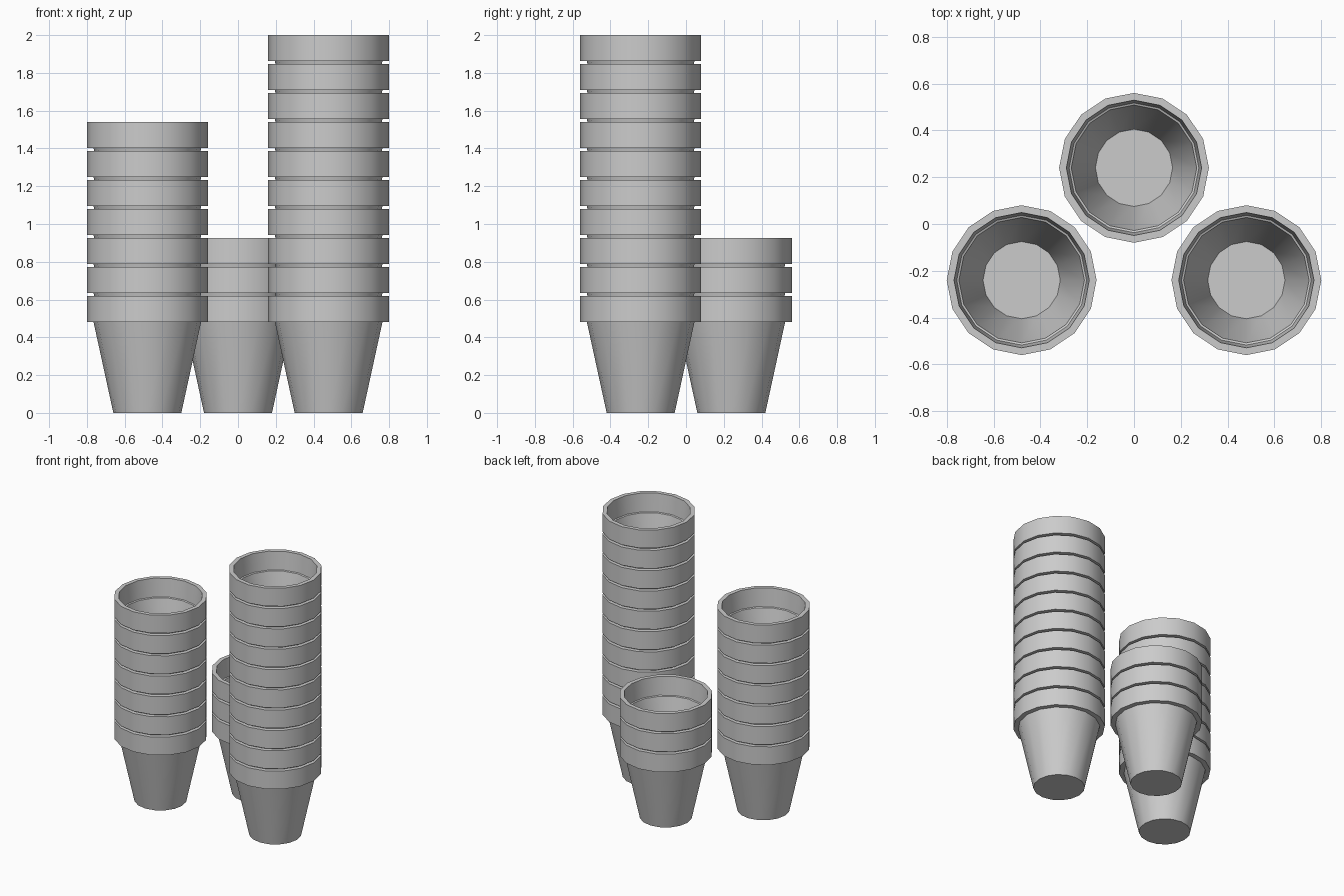
import bpy, bmesh, math

if "Cube" in bpy.data.objects:
    bpy.data.objects.remove(bpy.data.objects["Cube"])

SIDES = 16
PITCH = 0.1535   # height step between nested pots

# Closed pot profile (radius, z): outside going up, then inside going down
PROFILE = [(0.18, 0.0), (0.285, 0.482), (0.32, 0.482), (0.32, 0.6185),
           (0.289, 0.6185), (0.277, 0.482), (0.268, 0.478), (0.165, 0.018)]


def pot_mesh():
    bm = bmesh.new()
    rings = []
    for r, z in PROFILE:
        rings.append([bm.verts.new((r * math.cos(2 * math.pi * i / SIDES),
                                    r * math.sin(2 * math.pi * i / SIDES), z))
                      for i in range(SIDES)])
    for a, b in zip(rings, rings[1:]):
        for i in range(SIDES):
            j = (i + 1) % SIDES
            bm.faces.new((a[i], a[j], b[j], b[i]))
    # underside and inner floor
    bm.faces.new(rings[0][::-1])
    bm.faces.new(rings[-1])
    bmesh.ops.recalc_face_normals(bm, faces=bm.faces[:])
    mesh = bpy.data.meshes.new("pot")
    bm.to_mesh(mesh)
    bm.free()
    return mesh


mesh = pot_mesh()

# Three stacks of nested pots: name, centre x, centre y, number of pots
for name, x, y, count in [("left", -0.48, -0.24, 7),
                          ("right", 0.48, -0.24, 10),
                          ("back", 0.0, 0.24, 3)]:
    for k in range(count):
        pot = bpy.data.objects.new(f"{name}_stack_pot_{k + 1}", mesh)
        pot.location = (x, y, k * PITCH)
        bpy.context.collection.objects.link(pot)
        pot.select_set(True)
        bpy.context.view_layer.objects.active = pot

# Smooth round the sides, sharp at the rims
bpy.ops.object.shade_smooth_by_angle(angle=math.radians(30))
